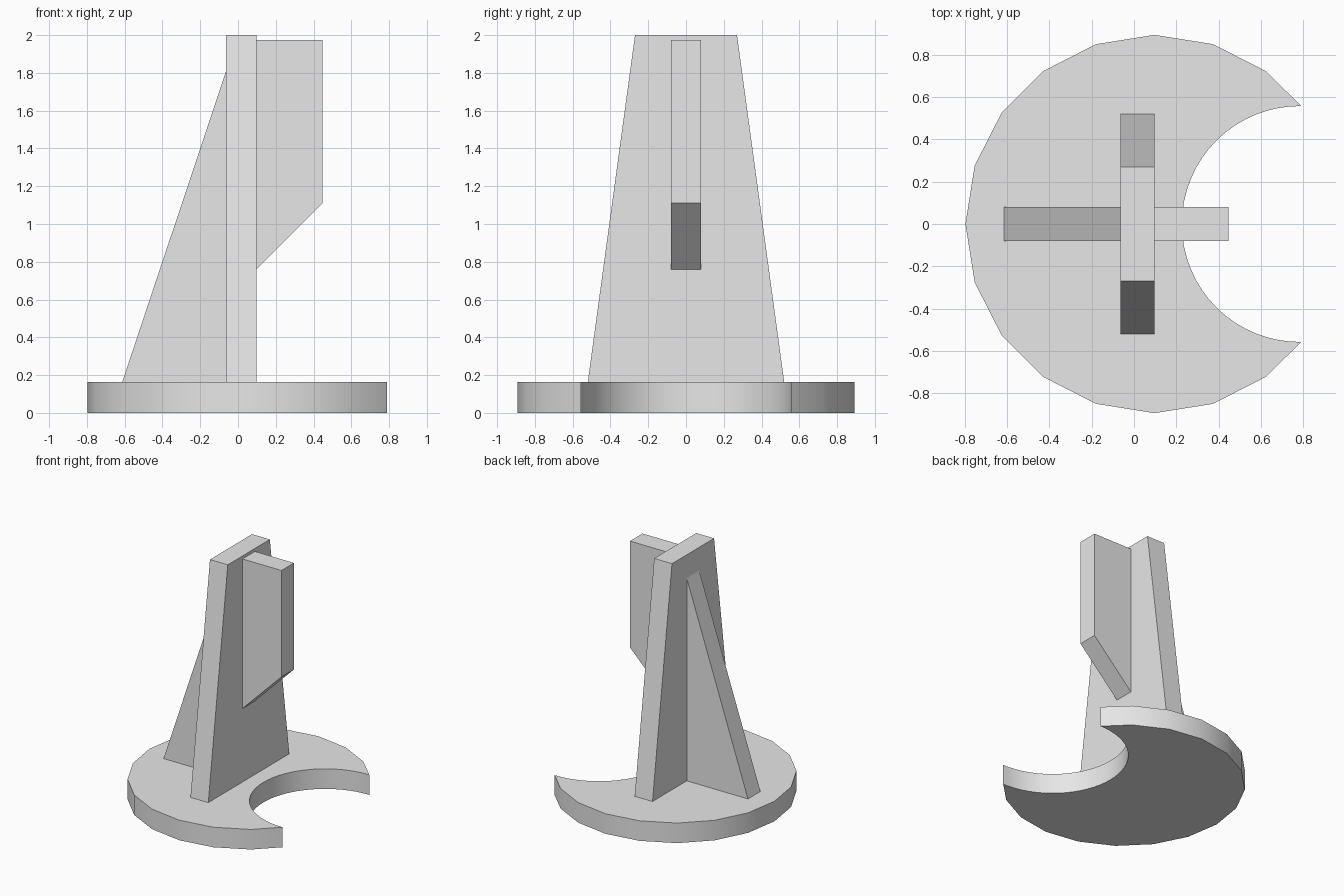
import bpy, bmesh
from math import radians, cos, sin, sqrt, atan2, pi
from mathutils import Vector

cube = bpy.data.objects.get("Cube")
if cube:
    bpy.data.objects.remove(cube, do_unlink=True)

GREY = (0.8, 0.8, 0.8, 1.0)
grey = bpy.data.materials.new("plain_grey")
grey.use_nodes = True
grey.diffuse_color = GREY
grey.node_tree.nodes["Principled BSDF"].inputs["Base Color"].default_value = GREY


def prism(name, outline, offset, smooth=False):
    """Extrude a flat outline of 3D points along an offset."""
    bm = bmesh.new()
    face = bm.faces.new([bm.verts.new(p) for p in outline])
    ext = bmesh.ops.extrude_face_region(bm, geom=[face], use_keep_orig=True)
    moved = [v for v in ext["geom"] if isinstance(v, bmesh.types.BMVert)]
    bmesh.ops.translate(bm, verts=moved, vec=Vector(offset))
    bmesh.ops.recalc_face_normals(bm, faces=bm.faces)
    mesh = bpy.data.meshes.new(name)
    bm.to_mesh(mesh)
    bm.free()
    mesh.materials.append(grey)
    obj = bpy.data.objects.new(name, mesh)
    bpy.context.collection.objects.link(obj)
    if smooth:
        bpy.ops.object.select_all(action="DESELECT")
        obj.select_set(True)
        bpy.context.view_layer.objects.active = obj
        bpy.ops.object.shade_smooth_by_angle(angle=radians(30))
    return obj


# Crescent base: twenty-sided disc with a round bite on the left
BASE_TOP = 0.163
disc_x, disc_r = 0.097, 0.893
bite_x, bite_r = 0.783, 0.557
tip = Vector((0.79, 0.556))
rim = [(disc_x + disc_r * cos(radians(a)), disc_r * sin(radians(a)), 0)
       for a in range(54, 307, 18)]
start = atan2(tip.y, tip.x - bite_x)
steps = 32
bite = []
for i in range(steps + 1):
    a = -start - (2 * pi - 2 * start) * i / steps
    bite.append((bite_x + bite_r * cos(a), bite_r * sin(a), 0))
prism("crescent_base", rim + bite, (0, 0, BASE_TOP), smooth=True)

# Tapered upright slab
back, front = -0.063, 0.097
prism("tapered_mast",
      [(back, -0.52, BASE_TOP), (back, 0.52, BASE_TOP), (back, 0.27, 2), (back, -0.27, 2)],
      (front - back, 0, 0))

# Sloping brace and hanging plate, both standing across the slab
half = 0.08
fins = {
    "sloping_brace": [(-0.613, BASE_TOP), (back, BASE_TOP), (back, 1.81)],
    "hanging_plate": [(front, 0.76), (0.447, 1.11), (0.447, 1.975), (front, 1.975)],
}
for name, profile in fins.items():
    prism(name, [(x, -half, z) for x, z in profile], (0, 2 * half, 0))
